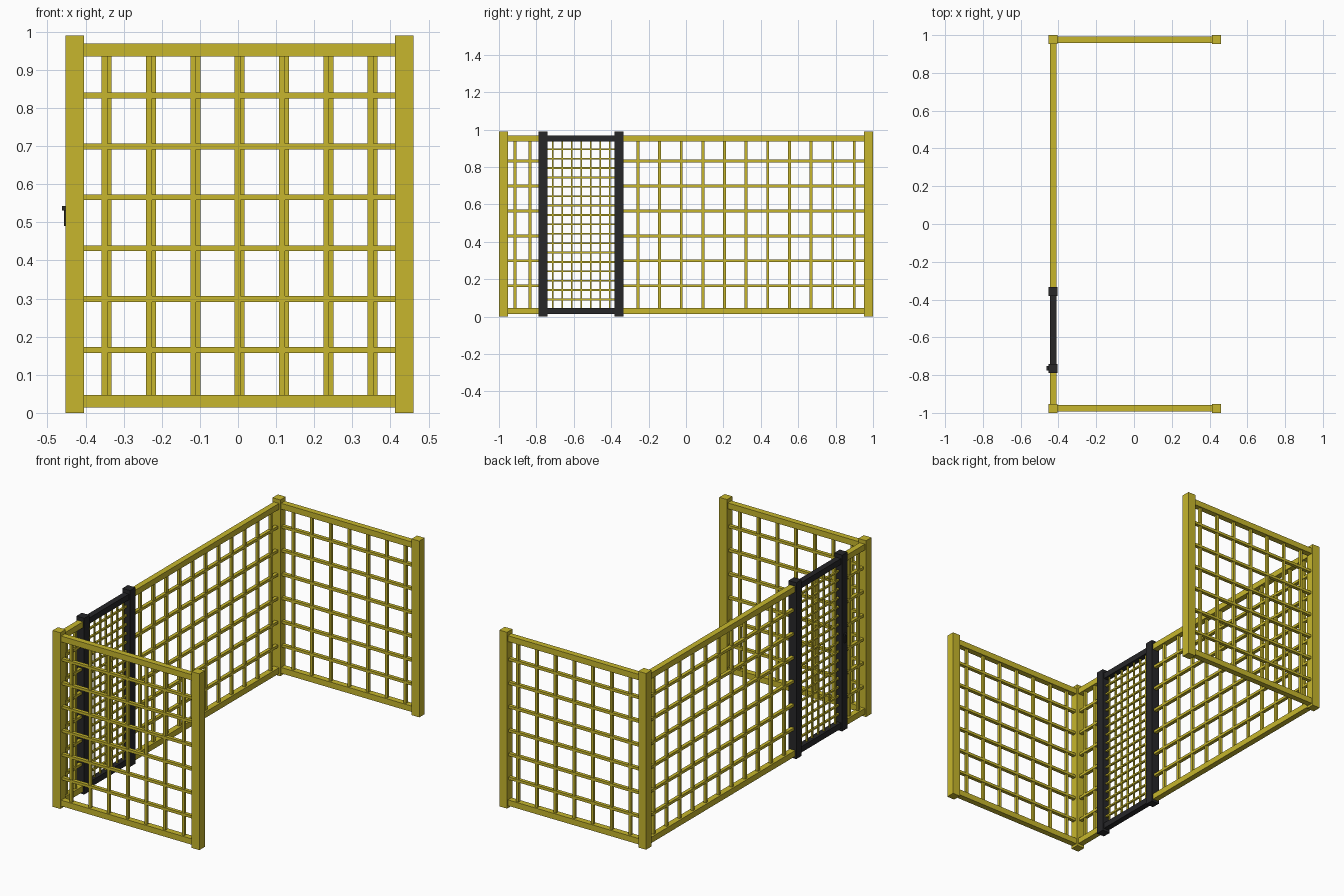
import bpy
import bmesh
from mathutils import Vector

cube = bpy.data.objects.get("Cube")
if cube:
    bpy.data.objects.remove(cube, do_unlink=True)


def make_material(name, rgb):
    mat = bpy.data.materials.new(name)
    mat.use_nodes = True
    mat.diffuse_color = (*rgb, 1)
    mat.node_tree.nodes["Principled BSDF"].inputs["Base Color"].default_value = (*rgb, 1)
    return mat


YELLOW = make_material("mustard yellow", (0.57, 0.47, 0.026))
BLACK = make_material("charcoal black", (0.02, 0.02, 0.022))


def make_boxes(name, boxes, mat):
    """One object from a list of (centre, size) boxes."""
    bm = bmesh.new()
    for centre, size in boxes:
        verts = bmesh.ops.create_cube(bm, size=1)["verts"]
        for v in verts:
            v.co = Vector(centre) + Vector(a * b for a, b in zip(v.co, size))
    mesh = bpy.data.meshes.new(name)
    bm.to_mesh(mesh)
    bm.free()
    mesh.materials.append(mat)
    obj = bpy.data.objects.new(name, mesh)
    bpy.context.collection.objects.link(obj)
    return obj


POST = 0.048
HEIGHT = 0.99
LEFT_X, RIGHT_X, END_Y = -0.428, 0.436, 0.976
GATE_Y = (-0.764, -0.357)
LOW_RAIL, HIGH_RAIL = 0.03, 0.952
RAIL = 0.033


def post(name, x, y, mat):
    make_boxes(name, [((x, y, HEIGHT / 2), (POST, POST, HEIGHT))], mat)


def panel(name, axis, fixed, start, end, uprights, heights, bar, rail_mat):
    """Rails plus a lattice, running along x (axis 0) or y (axis 1)."""
    mid, length = (start + end) / 2, end - start

    def box(along, z, size_along, depth, size_z):
        if axis == 0:
            return (along, fixed, z), (size_along, depth, size_z)
        return (fixed, along, z), (depth, size_along, size_z)

    rails = [box(mid, z, length, RAIL, RAIL) for z in (LOW_RAIL, HIGH_RAIL)]
    make_boxes(name + "_rails", rails, rail_mat)
    bars = [box(mid, z, length, bar * 1.3, bar) for z in heights]
    centre_z = (LOW_RAIL + HIGH_RAIL) / 2
    bars += [box(u, centre_z, bar, bar, HIGH_RAIL - LOW_RAIL - RAIL) for u in uprights]
    make_boxes(name + "_lattice", bars, YELLOW)


def spaced(first, step, count):
    return [first + step * i for i in range(count)]


# Corner and end posts
for side, y in (("front", -END_Y), ("back", END_Y)):
    post(side + "_corner_post", LEFT_X, y, YELLOW)
    post(side + "_end_post", RIGHT_X, y, YELLOW)

# Gate posts
post("gate_latch_post", LEFT_X, GATE_Y[0], BLACK)
post("gate_hinge_post", LEFT_X, GATE_Y[1], BLACK)

# Fence panels
half = POST / 2
rows = spaced(0.165, 0.1335, 6)
for side, y, first in (("front", -END_Y, -0.35), ("back", END_Y, -0.339)):
    panel(side + "_panel", 0, y, LEFT_X + half, RIGHT_X - half,
          spaced(first, 0.1163, 7), rows, 0.015, YELLOW)
panel("long_side_panel", 1, LEFT_X, GATE_Y[1] + half, END_Y - half,
      spaced(-0.257, 0.1157, 11), rows, 0.015, YELLOW)
panel("short_side_panel", 1, LEFT_X, -END_Y + half, GATE_Y[0] - half,
      spaced(-0.914, 0.08, 2), rows, 0.015, YELLOW)

# Gate with a finer mesh
panel("gate", 1, LEFT_X, GATE_Y[0] + half, GATE_Y[1] - half,
      spaced(-0.713, 0.0508, 7), spaced(0.092, 0.0502, 17), 0.009, BLACK)

# Gate latch
make_boxes("gate_latch", [
    ((-0.4565, GATE_Y[0], 0.537), (0.011, 0.022, 0.012)),
    ((-0.4545, GATE_Y[0], 0.515), (0.005, 0.014, 0.05)),
], BLACK)
